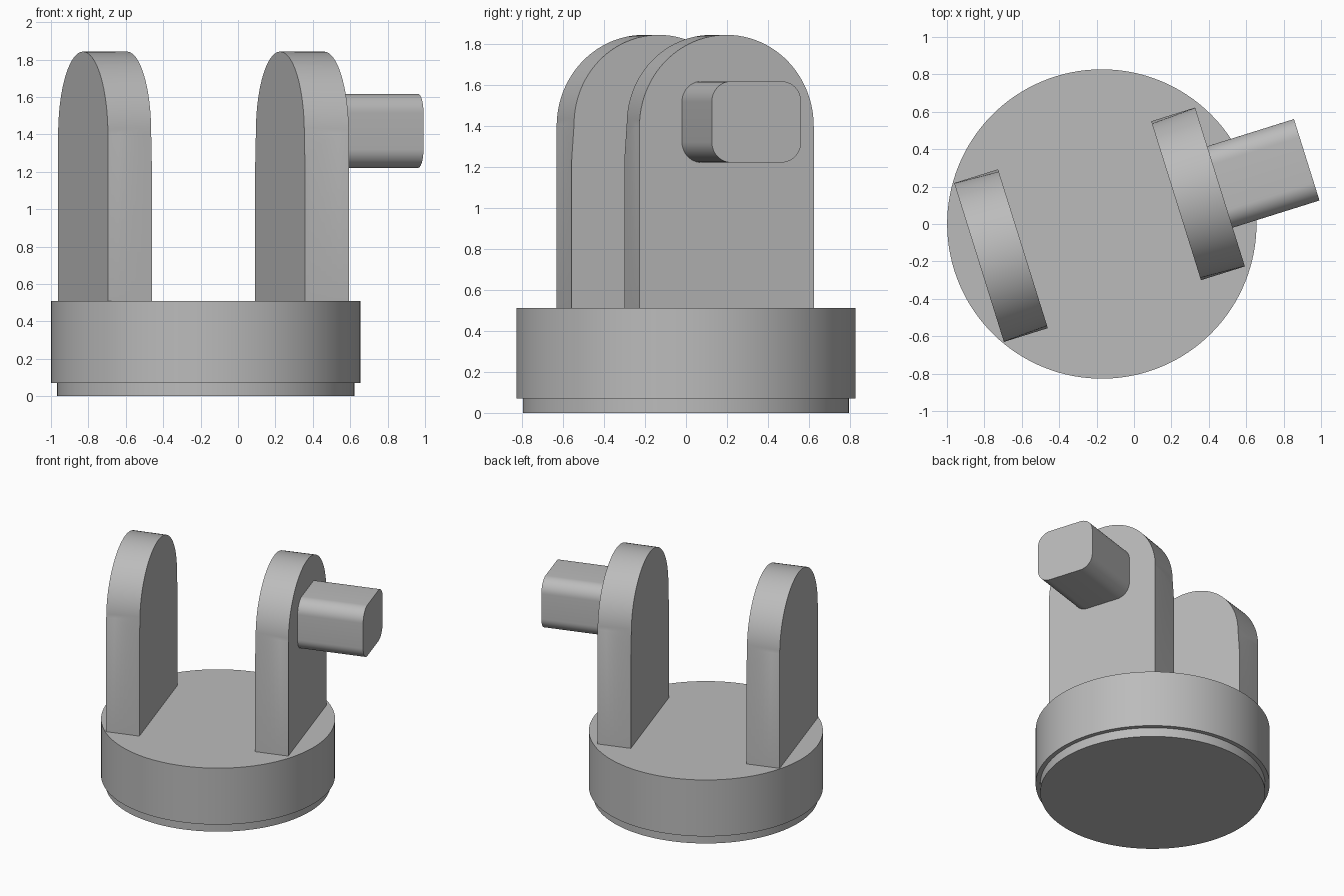
import bpy, bmesh, math
from mathutils import Matrix

if "Cube" in bpy.data.objects:
    bpy.data.objects.remove(bpy.data.objects["Cube"], do_unlink=True)

grey = bpy.data.materials.new("plain grey")
grey.use_nodes = True
COLOUR = (0.5, 0.5, 0.5, 1)
grey.diffuse_color = COLOUR
grey.node_tree.nodes["Principled BSDF"].inputs["Base Color"].default_value = COLOUR

# Everything turns with the base around its own axis
FRAME = Matrix.Translation((-0.172, 0, 0)) @ Matrix.Rotation(math.radians(17.4), 4, "Z")


def loft(name, rings):
    """Skin equal-length rings of points and cap both ends."""
    bm = bmesh.new()
    loops = [[bm.verts.new(p) for p in ring] for ring in rings]
    n = len(loops[0])
    for a, b in zip(loops, loops[1:]):
        for i in range(n):
            j = (i + 1) % n
            bm.faces.new((a[i], a[j], b[j], b[i]))
    bm.faces.new(loops[0])
    bm.faces.new(loops[-1])
    bmesh.ops.recalc_face_normals(bm, faces=bm.faces)
    mesh = bpy.data.meshes.new(name)
    bm.to_mesh(mesh)
    bm.free()
    mesh.materials.append(grey)
    obj = bpy.data.objects.new(name, mesh)
    bpy.context.collection.objects.link(obj)
    obj.matrix_world = FRAME
    bpy.ops.object.select_all(action="DESELECT")
    obj.select_set(True)
    bpy.context.view_layer.objects.active = obj
    bpy.ops.object.shade_smooth_by_angle(angle=math.radians(30))
    return obj


def circle(radius, z, n=128):
    return [(radius * math.cos(math.tau * i / n), radius * math.sin(math.tau * i / n), z)
            for i in range(n)]


def arm_ring(x, inward):
    """Round-topped slab outline; its top tapers slightly towards the inner side."""
    half, top = 0.445, 1.842
    radius = half - 0.012 * inward
    start = 1.395 - 0.16 * inward ** 3
    pts = [(x, half, 0.5), (x, half, start)]
    for i in range(49):
        a = math.pi * i / 48
        pts.append((x, radius * math.cos(a), top - radius + radius * math.sin(a)))
    return pts + [(x, -half, start), (x, -half, 0.5)]


def peg_ring(x, hy=0.228, hz=0.198, r=0.1):
    """Rounded rectangle across the peg."""
    pts = []
    for k, (sy, sz) in enumerate(((1, 1), (-1, 1), (-1, -1), (1, -1))):
        for i in range(13):
            a = math.pi / 2 * (k + i / 12)
            pts.append((x, sy * (hy - r) + r * math.cos(a),
                        1.418 + sz * (hz - r) + r * math.sin(a)))
    return pts


# Stepped round base
loft("base_foot", [circle(0.795, 0), circle(0.795, 0.07)])
loft("base_drum", [circle(0.827, 0.07), circle(0.827, 0.51)])

# Two upright arms, inner side to outer side
for name, side, inner in (("left_arm", 1, 0.416), ("right_arm", -1, 0.442)):
    steps = [i / 8 for i in range(9)]
    loft(name, [arm_ring(side * (inner + 0.246 * t), 1 - t) for t in steps])

# Peg on the outside of the left arm
loft("side_peg", [peg_ring(0.64), peg_ring(1.148)])
